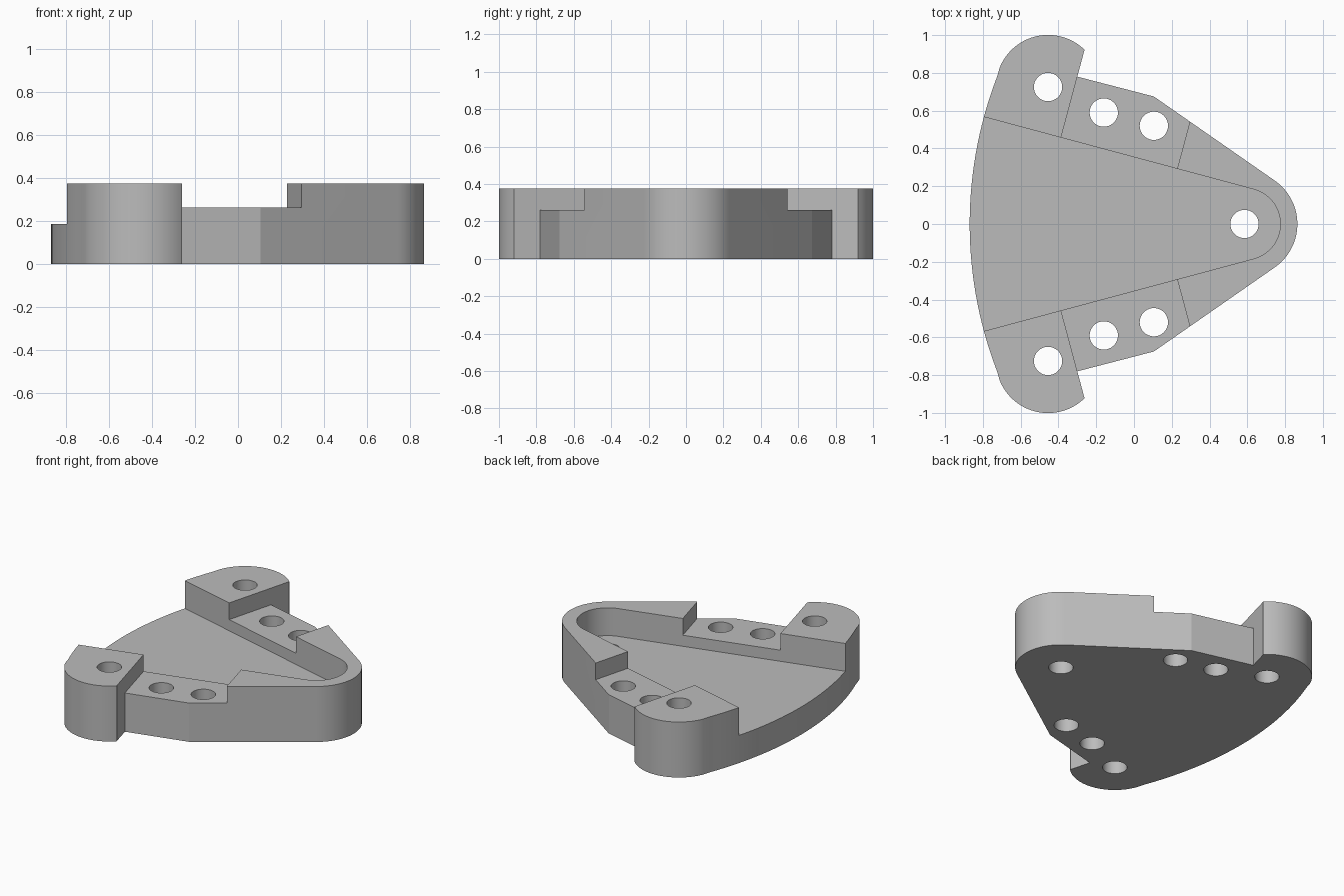
import bpy
import bmesh
from math import sin, cos, radians, sqrt

cube = bpy.data.objects.get("Cube")
if cube:
    bpy.data.objects.remove(cube)

TOP, STEP, FLOOR = 0.375, 0.262, 0.187
LOBE, NOSE = (-0.455, 0.725), (0.585, 0)
HOLE_R = 0.075

grey = bpy.data.materials.new("plain grey")
grey.use_nodes = True
grey.diffuse_color = (0.5, 0.5, 0.5, 1)
grey.node_tree.nodes["Principled BSDF"].inputs["Base Color"].default_value = grey.diffuse_color


def arc(centre, r, start, end, n):
    angles = [radians(start + (end - start) * i / n) for i in range(n + 1)]
    return [(centre[0] + r * cos(a), centre[1] + r * sin(a)) for a in angles]


def mirrored(points):
    return [(x, -y) for x, y in reversed(points)]


def prism(name, points, z0, z1):
    """Extrude a closed outline from z0 up to z1."""
    bm = bmesh.new()
    base = bm.faces.new([bm.verts.new((x, y, z0)) for x, y in points])
    up = bmesh.ops.extrude_face_region(bm, geom=[base])["geom"]
    bmesh.ops.translate(bm, vec=(0, 0, z1 - z0),
                        verts=[v for v in up if isinstance(v, bmesh.types.BMVert)])
    bmesh.ops.recalc_face_normals(bm, faces=bm.faces)
    mesh = bpy.data.meshes.new(name)
    bm.to_mesh(mesh)
    bm.free()
    mesh.materials.append(grey)
    obj = bpy.data.objects.new(name, mesh)
    bpy.context.collection.objects.link(obj)
    return obj


def along(p, d):
    """Move along the notch wall direction."""
    return (p[0] + d * cos(radians(75)), p[1] + d * sin(radians(75)))


# Outline: bowed rear edge, rounded ears, angled sides, round nose
notch_rear, notch_front = (-0.30, 0.78), (0.295, 0.54)
bow_r = 2.17
bow = [(-0.87 + bow_r - sqrt(bow_r ** 2 - y * y), y)
       for y in [0.83 * i / 16 for i in range(1, 16)]]
half = bow + arc(LOBE, 0.276, 157.6, 45, 28)
half += [along(notch_rear, 0.145), notch_rear, (0.105, 0.675)]
half += arc(NOSE, 0.28, 55.3, 3, 14)
outline = [(-0.87, 0)] + half + [(NOSE[0] + 0.28, 0)] + mirrored(half)
body = prism("bracket_body", outline, 0, TOP)

# Tapered pocket with a round end
pocket = [(-1, 0.622)] + arc(NOSE, 0.19, 75, -75, 36) + [(-1, -0.622)]
cutters = [prism("pocket_cutter", pocket, FLOOR, 1)]

# Lowered ledges between the ears and the nose
notch = [along(notch_rear, -0.4), notch_rear, (-0.2, 0.9),
         along(notch_front, 0.2), along(notch_front, -0.4)]
for side, points in (("left", notch), ("right", mirrored(notch))):
    cutters.append(prism(side + "_ledge_cutter", points, STEP, 1))

# Screw holes
side_holes = [LOBE, (-0.16, 0.59), (0.105, 0.52)]
for centre in side_holes + mirrored(side_holes) + [NOSE]:
    cutters.append(prism("hole_cutter", arc(centre, HOLE_R, 0, 350, 35), -1, 1))

# Cut everything out of the body
bpy.context.view_layer.objects.active = body
for cutter in cutters:
    cutter.hide_render = True
    cut = body.modifiers.new("cut", "BOOLEAN")
    cut.operation, cut.solver, cut.object = "DIFFERENCE", "EXACT", cutter
    bpy.ops.object.modifier_apply(modifier=cut.name)
    bpy.data.objects.remove(cutter)

bpy.ops.object.select_all(action="DESELECT")
body.select_set(True)
bpy.ops.object.shade_smooth_by_angle(angle=radians(20))
